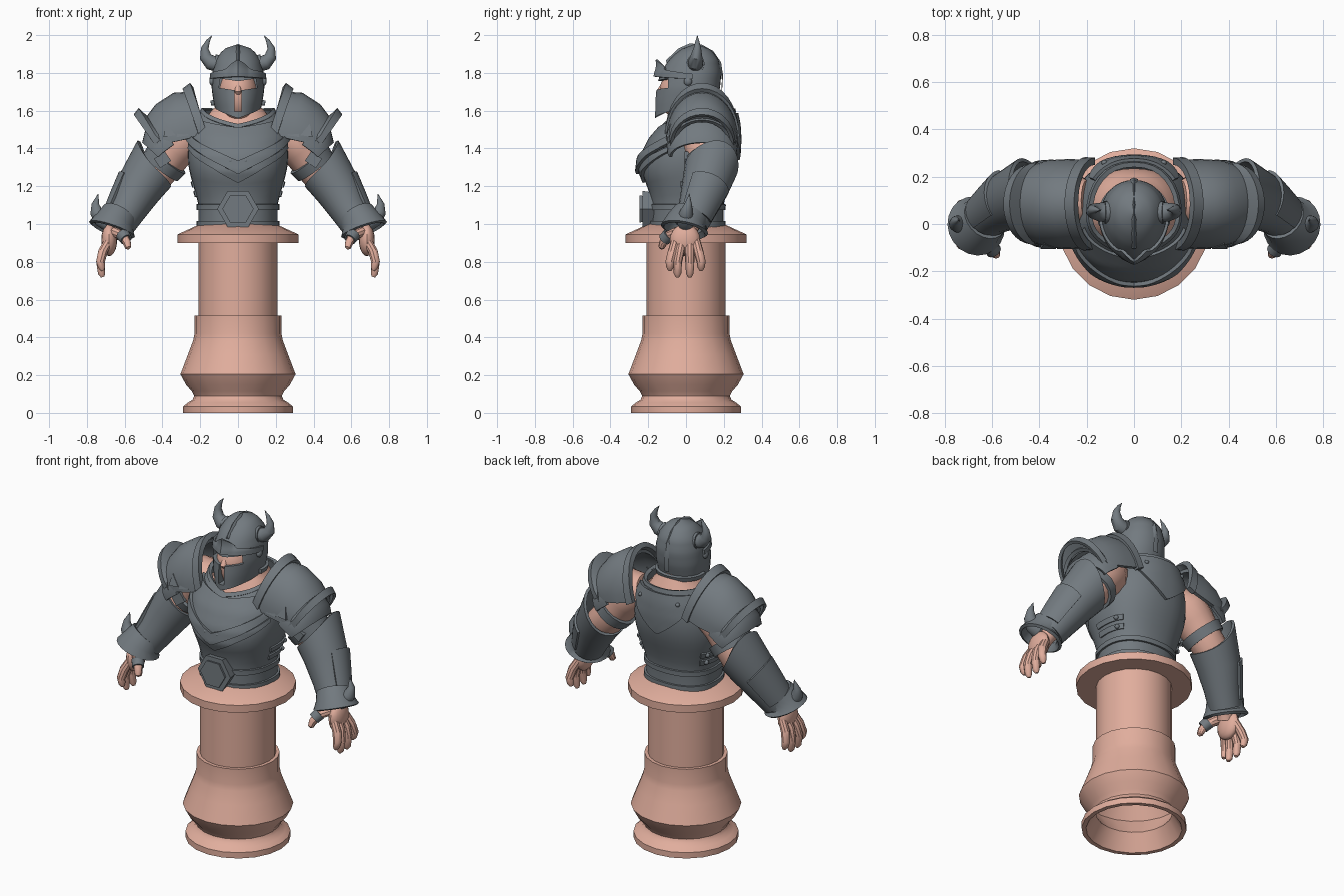
import bpy, bmesh, math
from math import sin, cos, pi
from mathutils import Vector, Matrix

old = bpy.data.objects.get("Cube")
if old:
    bpy.data.objects.remove(old, do_unlink=True)


def colour(name, rgb):
    m = bpy.data.materials.new(name)
    m.use_nodes = True
    m.diffuse_color = (*rgb, 1)
    bsdf = m.node_tree.nodes["Principled BSDF"]
    bsdf.inputs["Base Color"].default_value = (*rgb, 1)
    bsdf.inputs["Roughness"].default_value = 0.7
    return m


STEEL = colour("steel grey", (0.17, 0.195, 0.215))
SKIN = colour("clay skin", (0.75, 0.42, 0.335))


def finish(name, bm, mat, thick=0, mirror=False, cutters=(), angle=35):
    """Turn a bmesh into an object, apply its modifiers and set the shading."""
    bmesh.ops.recalc_face_normals(bm, faces=bm.faces[:])
    mesh = bpy.data.meshes.new(name)
    bm.to_mesh(mesh)
    bm.free()
    ob = bpy.data.objects.new(name, mesh)
    bpy.context.collection.objects.link(ob)
    if thick:
        mod = ob.modifiers.new("thickness", "SOLIDIFY")
        mod.thickness, mod.offset = thick, 0
    for c in cutters:
        mod = ob.modifiers.new("cut", "BOOLEAN")
        mod.object, mod.operation, mod.solver = c, "DIFFERENCE", "EXACT"
    if mirror:
        ob.modifiers.new("mirror", "MIRROR").use_mirror_merge = False
    if ob.modifiers:
        bpy.context.view_layer.update()
        dg = bpy.context.evaluated_depsgraph_get()
        baked = bpy.data.meshes.new_from_object(ob.evaluated_get(dg))
        ob.modifiers.clear()
        ob.data = baked
    ob.data.materials.clear()
    ob.data.materials.append(mat)
    for p in ob.data.polygons:
        p.use_smooth, p.material_index = True, 0
    ob.data.set_sharp_from_angle(angle=math.radians(angle))
    return ob


def loft(name, rows, mat, closed=True, caps=False, **kw):
    """Skin a list of point rows."""
    bm = bmesh.new()
    vs = [[bm.verts.new(p) for p in row] for row in rows]
    n = len(rows[0])
    for a, b in zip(vs, vs[1:]):
        for i in range(n if closed else n - 1):
            j = (i + 1) % n
            bm.faces.new((a[i], a[j], b[j], b[i]))
    if caps:
        bm.faces.new(vs[0])
        bm.faces.new(vs[-1])
    return finish(name, bm, mat, **kw)


def body(sections, cy, power=0.88):
    """Surface from (z, half width, front y, back y); angle 0 is the front."""
    def point(a, z, off=0):
        for lo, hi in zip(sections, sections[1:]):
            if z <= hi[0]:
                break
        t = (z - lo[0]) / (hi[0] - lo[0])
        hw, yf, yb = (p + (q - p) * t for p, q in zip(lo[1:], hi[1:]))
        s, c = sin(a), cos(a)
        x = math.copysign(abs(s) ** power, s) * (hw + off)
        depth = cy - yf if c > 0 else yb - cy
        return (x, cy - math.copysign(abs(c) ** power, c) * (depth + off), z)
    return point


def band(name, surf, lo, hi, off=lambda u, v: 0, span=None, mid=0, mat=STEEL,
         rows=8, cols=32, **kw):
    """Strip on a body surface between two height rules; span None goes all round."""
    half = span or pi
    count = cols + 1 if span else cols
    us = [-1 + 2 * i / cols for i in range(count)]
    pts = []
    for r in range(rows + 1):
        v = r / rows
        pts.append([surf(mid + u * half, lo(u) + (hi(u) - lo(u)) * v, off(u, v)) for u in us])
    return loft(name, pts, mat, closed=not span, **kw)


def limb(name, path, mat, ref=(0, 1, 0), arc=pi, tip=0, sides=16, **kw):
    """Tube through (x, y, z, radius); tip lifts the first ring on the ref side."""
    pts = [Vector(p[:3]) for p in path]
    rows = []
    full = arc == pi
    for i, p in enumerate(pts):
        d = (pts[min(i + 1, len(pts) - 1)] - pts[max(i - 1, 0)]).normalized()
        u = Vector(ref)
        u = (u - d * u.dot(d)).normalized()
        v = d.cross(u)
        row = []
        for k in range(sides if full else sides + 1):
            th = -arc + 2 * arc * k / sides
            lift = tip * ((1 + cos(th)) / 2) ** 2 if i == 0 else 0
            row.append(p + (u * cos(th) + v * sin(th)) * path[i][3] - d * lift)
        rows.append(row)
    return loft(name, rows, mat, closed=full, caps=full and not kw.get("thick"), **kw)


def blob(name, loc, scale, mat=STEEL, **kw):
    bm = bmesh.new()
    m = Matrix.Translation(loc) @ Matrix.Diagonal((*scale, 1))
    bmesh.ops.create_uvsphere(bm, u_segments=16, v_segments=10, radius=1, matrix=m)
    return finish(name, bm, mat, **kw)


def box(name, loc, size, tilt=0, **kw):
    bm = bmesh.new()
    m = Matrix.Translation(loc) @ Matrix.Rotation(tilt, 4, "Y") @ Matrix.Diagonal((*size, 1))
    bmesh.ops.create_cube(bm, size=1, matrix=m)
    return finish(name, bm, STEEL, **kw)


# Pedestal, hollow underneath
profile = [(.001, .36), (.2, .36), (.28, .21), (.21, .1), (.265, 0), (.29, 0), (.29, .035),
           (.265, .055), (.24, .07), (.232, .09), (.245, .115), (.275, .15), (.305, .205),
           (.265, .31), (.237, .385), (.23, .42), (.23, .515), (.21, .515), (.21, .9),
           (.32, .9), (.32, .945), (.2, 1), (.001, 1)]
loft("pedestal", [[(r * cos(k * pi / 10), r * sin(k * pi / 10), z) for k in range(20)]
                  for r, z in profile], SKIN, caps=True, angle=45)

# Torso and cuirass
torso = body([(.98, .2, -.175, .19), (1.1, .2, -.175, .19), (1.18, .222, -.19, .21),
              (1.28, .25, -.23, .245), (1.36, .26, -.22, .265), (1.45, .25, -.175, .27),
              (1.53, .22, -.105, .265), (1.62, .175, -.04, .245)], .03)
flesh = body([(1.35, .24, -.17, .23), (1.5, .2, -.1, .235), (1.58, .16, -.055, .215),
              (1.64, .1, -.03, .17), (1.74, .08, -.03, .13)], .05)


def neckline(u):
    return 1.52 + .085 * min(1, 2.4 * abs(u))


band("neck_and_shoulders", flesh, lambda u: 1.35, lambda u: 1.74, mat=SKIN, caps=True)
band("cuirass", torso, lambda u: .98, neckline, rows=14, thick=.016)
band("neck_trim", torso, lambda u: neckline(u) - .015, lambda u: neckline(u) + .005,
     lambda u, v: .006, rows=2, thick=.016)
for i, (low, high, out) in enumerate([(1.22, 1.275, .014), (1.265, 1.335, .03)]):
    band(f"chest_band_{i + 1}", torso, lambda u: low + .18 * abs(u) ** .9,
         lambda u: high + .15 * abs(u) ** .9, lambda u, v: out, 1.25, thick=.02)
band("breast_plate", torso, lambda u: 1.33 + .1 * abs(u), lambda u: 1.505 + .05 * abs(u),
     lambda u, v: .014, 1.25, thick=.02)
band("back_plate", torso, lambda u: 1.34 + .2 * abs(u), lambda u: 1.585,
     lambda u, v: .014, .9, mid=pi, thick=.02)
for i, z in enumerate((.985, 1.075)):
    band(f"belt_ring_{i + 1}", torso, lambda u: z, lambda u: z + .03,
         lambda u, v: .01, rows=2, thick=.02)
for z in (1.16, 1.21):
    band("side_strap", torso, lambda u: z - .015, lambda u: z + .015, lambda u, v: .01,
         .4, mid=pi / 2 + .2, rows=2, cols=8, thick=.014, mirror=True)
    blob("strap_studs", torso(pi / 2 + .4, z, .016), (.014,) * 3, mirror=True)
blob("chest_studs", (.04, -.252, 1.335), (.012,) * 3, mirror=True)
blob("back_studs", torso(pi - .5, 1.54, .024), (.012,) * 3, mirror=True)

# Six-sided belt buckle with a raised centre
for name, r, y, d in (("buckle_frame", .11, -.2, .06), ("buckle_centre", .083, -.225, .04)):
    bm = bmesh.new()
    bmesh.ops.create_cone(bm, cap_ends=True, segments=6, radius1=r * .9, radius2=r, depth=d,
                          matrix=Matrix.Translation((0, y, 1.08)) @ Matrix.Rotation(pi / 2, 4, "X")
                          @ Matrix.Rotation(pi / 6, 4, "Z"))
    finish(name, bm, STEEL)

# Head and helmet
blob("face", (0, -.008, 1.69), (.105, .135, .15), SKIN)
limb("nose", [(0, -.115, 1.745, .012), (0, -.14, 1.7, .018), (0, -.125, 1.68, .01)], SKIN)
helm = body([(1.56, .112, -.165, .13), (1.65, .13, -.165, .16), (1.72, .14, -.158, .18),
             (1.8, .137, -.135, .187), (1.87, .118, -.09, .172), (1.92, .082, -.035, .135),
             (1.943, .045, .01, .095), (1.951, .004, .045, .055)], .05, .97)
cuts = [box("eye_cutter", (s * .048, -.14, 1.738), (.1, .18, .05), -s * .15) for s in (-1, 1)]
cuts.append(box("mouth_cutter", (0, -.15, 1.66), (.036, .09, .13)))
band("helmet", helm, lambda u: 1.56 + .07 * min(1, 1.8 * abs(u)), lambda u: 1.951, rows=16,
     caps=True, cutters=cuts)
for c in cuts:
    bpy.data.objects.remove(c, do_unlink=True)
band("helmet_rim", helm, lambda u: 1.63, lambda u: 1.655,
     lambda u, v: .008, 1.7, mid=pi, rows=2, thick=.016)
band("brow_plate", helm, lambda u: 1.768 + .012 * (1 - abs(u)),
     lambda u: 1.795 + .03 * (1 - abs(u)) + .045 * max(0, 1 - 3 * abs(u)),
     lambda u, v: .006 + (.02 + .04 * v * v) * max(0, 1 - 4 * abs(u)) ** 1.3, 1.5,
     cols=48, thick=.012)
crest = [(-.1, 1.86), (-.04, 1.922), (.02, 1.95), (.08, 1.945), (.14, 1.91), (.18, 1.85),
         (.19, 1.78), (.185, 1.7)]
loft("helmet_crest", [[(-.016, y, z - .018), (0, y + (y - .04) * .04, z + .006),
                       (.016, y, z - .018)] for y, z in crest], STEEL, caps=True)
blob("temple_studs", (.138, .01, 1.755), (.014, .022, .022), mirror=True)
limb("horn_sockets", [(.09, .05, 1.845, .048), (.125, .05, 1.85, .048)], STEEL, mirror=True)
limb("helmet_horns", [(.1, .05, 1.845, .042), (.145, .05, 1.855, .04), (.172, .055, 1.885, .032),
                      (.176, .06, 1.93, .02), (.158, .06, 1.97, .01), (.138, .06, 1.998, .001)],
     STEEL, mirror=True)


# Pauldrons: arches given by bottom x, z, top x, z and half depth
def arch(bx, bz, tx, tz, hd):
    return [(bx + (tx - bx) * sin(t), .085 - hd * cos(t), bz + (tz - bz) * sin(t))
            for t in (pi * k / 16 for k in range(17))]


for name, thick, rows in (
        ("shoulder_domes", .02, [(.19, 1.475, .26, 1.69, .175), (.27, 1.45, .34, 1.685, .18),
                                 (.36, 1.43, .43, 1.625, .175), (.43, 1.42, .49, 1.545, .15)]),
        ("shoulder_inner_rims", .03, [(.165, 1.48, .245, 1.735, .18), (.205, 1.46, .285, 1.705, .183)]),
        ("shoulder_outer_rims", .018, [(.4, 1.42, .465, 1.545, .17), (.42, 1.44, .525, 1.605, .165),
                                       (.435, 1.415, .545, 1.575, .16)]),
        ("shoulder_lames", .016, [(.34, 1.42, .42, 1.55, .18), (.4, 1.375, .485, 1.49, .176),
                                  (.42, 1.355, .5, 1.43, .165)])):
    loft(name, [arch(*r) for r in rows], STEEL, closed=False, thick=thick, mirror=True)
for x in (.29, .36):
    loft("shoulder_points", [[(x - .03, y, 1.47), (x + .035, y, 1.46), (x + .02, y + .02, 1.53)]
                             for y in (-.105, -.085)], STEEL, caps=True, mirror=True)

# Arms with armour
limb("arms", [(.2, .1, 1.49, .085), (.27, .1, 1.47, .125), (.34, .11, 1.4, .116),
              (.4, .125, 1.31, .1), (.465, .13, 1.23, .098), (.55, .085, 1.12, .072),
              (.64, .02, .98, .045), (.66, 0, .94, .045)], SKIN, mirror=True)
limb("arm_straps", [(.375, .118, 1.345, .114), (.41, .126, 1.3, .106)], STEEL,
     thick=.02, mirror=True)
box("arm_strap_buckles", (.4, .008, 1.34), (.07, .03, .06), .6, mirror=True)
out = (.146, .058, .06)
limb("bracers", [(.475, .125, 1.27, .133), (.525, .1, 1.19, .117), (.585, .06, 1.08, .094),
                 (.635, .025, 1, .084)], STEEL, out, tip=.13, sides=24, thick=.016, mirror=True)
limb("bracer_plates", [(.535, .1, 1.18, .121), (.575, .07, 1.11, .107), (.62, .037, 1.03, .094)],
     STEEL, out, arc=1, tip=.04, thick=.02, mirror=True)
limb("cuffs", [(.63, .025, 1.045, .09), (.655, .0, 1.005, .1), (.668, -.008, .968, .12)],
     STEEL, out, sides=20, thick=.018, mirror=True)
limb("cuff_horns", [(.69, 0, 1.01, .047), (.725, -.003, 1.03, .044), (.75, .002, 1.065, .034),
                    (.755, .012, 1.105, .02), (.74, .018, 1.16, .001)], STEEL, mirror=True)

# Hands
blob("palms", (.682, -.005, .915), (.042, .08, .085), SKIN, mirror=True)
for i, (y, tip_y, z) in enumerate([(-.055, -.085, .76), (-.022, -.045, .725),
                                   (.018, .02, .725), (.052, .08, .76)]):
    limb(f"finger_{i + 1}", [(.685, y, .91, .024), (.715, (y + tip_y) / 2, .855, .026),
                             (.728, tip_y, .8, .024), (.722, tip_y, z + .012, .02),
                             (.716, tip_y, z - .006, .01)], SKIN, sides=10, mirror=True)
limb("thumbs", [(.655, -.045, .96, .028), (.605, -.095, .935, .027), (.588, -.122, .9, .022),
                (.582, -.13, .875, .017), (.581, -.132, .867, .006)], SKIN, sides=10, mirror=True)
limb("thumb_guards", [(.612, -.088, .945, .031), (.592, -.115, .918, .028)], STEEL,
     thick=.01, mirror=True)
